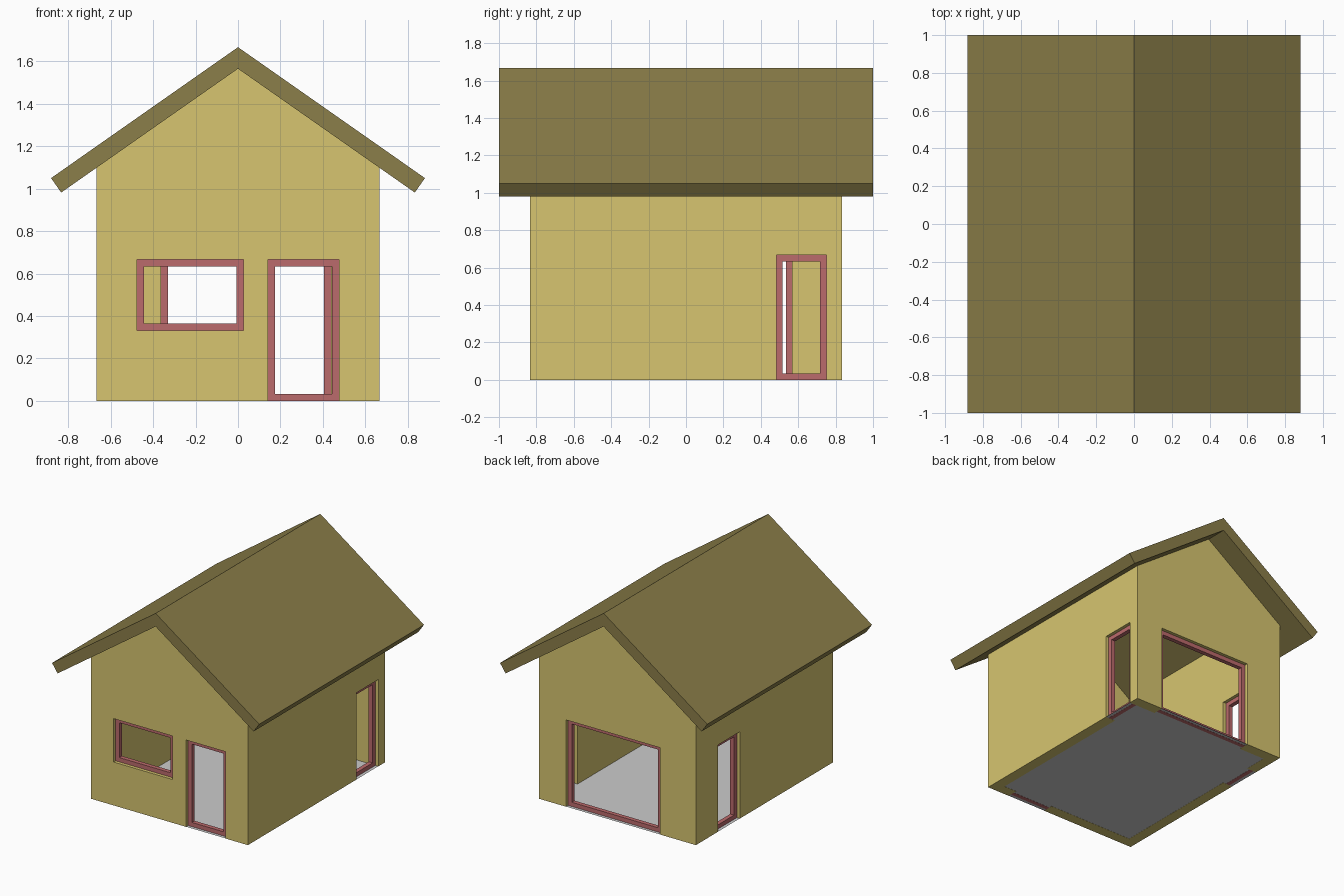
import bpy, bmesh, math
from mathutils import Vector

if "Cube" in bpy.data.objects:
    bpy.data.objects.remove(bpy.data.objects["Cube"])

HX, HY, T = 0.667, 0.833, 0.083        # wall half sizes and thickness
FRAME_W, FRAME_D = 0.033, 0.033        # window frame width and depth
ANGLE = math.radians(35)
APEX, ROOF_T, EAVE_X = 1.565, 0.083, 0.833


def material(name, rgb):
    m = bpy.data.materials.new(name)
    m.diffuse_color = (*rgb, 1)
    m.use_nodes = True
    m.node_tree.nodes["Principled BSDF"].inputs["Base Color"].default_value = m.diffuse_color
    return m


WALL = material("wall_yellow", (0.68, 0.56, 0.16))
ROOF = material("roof_olive", (0.26, 0.21, 0.067))
FRAME = material("frame_red", (0.50, 0.145, 0.15))


def finish(name, bm, mat=None):
    bmesh.ops.recalc_face_normals(bm, faces=bm.faces)
    me = bpy.data.meshes.new(name)
    bm.to_mesh(me)
    bm.free()
    ob = bpy.data.objects.new(name, me)
    bpy.context.collection.objects.link(ob)
    if mat:
        me.materials.append(mat)
    return ob


def prism(name, profile, y0, y1, mat=None):
    """Extrude an x-z profile along y."""
    bm = bmesh.new()
    face = bm.faces.new([bm.verts.new((x, y0, z)) for x, z in profile])
    ext = bmesh.ops.extrude_face_region(bm, geom=[face])["geom"]
    bmesh.ops.translate(bm, vec=(0, y1 - y0, 0),
                        verts=[v for v in ext if isinstance(v, bmesh.types.BMVert)])
    return finish(name, bm, mat)


def box(name, lo, hi):
    return prism(name, [(lo[0], lo[2]), (hi[0], lo[2]), (hi[0], hi[2]), (lo[0], hi[2])],
                 lo[1], hi[1])


def cut(target, cutter):
    mod = target.modifiers.new("cut", "BOOLEAN")
    mod.operation, mod.solver, mod.object = "DIFFERENCE", "EXACT", cutter
    bpy.context.view_layer.objects.active = target
    bpy.ops.object.modifier_apply(modifier=mod.name)
    bpy.data.objects.remove(cutter)


# Wall shell: gabled block hollowed out, open to the roof and floor
eave_z = APEX - HX * math.tan(ANGLE)
walls = prism("walls", [(-HX, 0), (HX, 0), (HX, eave_z), (0, APEX), (-HX, eave_z)],
              -HY, HY, WALL)
cut(walls, box("room_cutter", (-HX + T, -HY + T, -1), (HX - T, HY - T, 3)))

# Floor: thin grey sheet, with a threshold added for every door
floor_bm = bmesh.new()


def floor_quad(x0, x1, y0, y1):
    floor_bm.faces.new([floor_bm.verts.new((x, y, 0.001))
                        for x, y in ((x0, y0), (x1, y0), (x1, y1), (x0, y1))])


floor_quad(-HX + T, HX - T, -HY + T, HY - T)


def opening(name, axis, side, a0, a1, z0, z1):
    """Cut a hole in the wall facing side*axis and fit a frame midway in it."""
    half = HX if axis == "x" else HY
    near, far = sorted((side * half, side * (half - T)))

    def place(a, d, z):
        return (d, a, z) if axis == "x" else (a, d, z)

    low = z0 if z0 > 0 else -0.1
    cut(walls, box("hole", place(a0, near - 0.02, low), place(a1, far + 0.02, z1)))
    if z0 == 0:
        p, q = place(a0, near, 0), place(a1, far, 0)
        floor_quad(p[0], q[0], p[1], q[1])

    # Rectangular frame ring
    bm = bmesh.new()
    mid = (near + far) / 2 - FRAME_D / 2
    rings = []
    for w in (0, FRAME_W):
        corners = ((a0 + w, z0 + w), (a1 - w, z0 + w), (a1 - w, z1 - w), (a0 + w, z1 - w))
        rings.append([bm.verts.new(place(a, mid, z)) for a, z in corners])
    o, i = rings
    faces = [bm.faces.new((o[k], o[(k + 1) % 4], i[(k + 1) % 4], i[k])) for k in range(4)]
    ext = bmesh.ops.extrude_face_region(bm, geom=faces)["geom"]
    bmesh.ops.translate(bm, vec=Vector(place(0, FRAME_D, 0)),
                        verts=[v for v in ext if isinstance(v, bmesh.types.BMVert)])
    finish(name, bm, FRAME)


opening("front_window_frame", "y", -1, -0.475, 0.025, 0.333, 0.667)
opening("front_door_frame", "y", -1, 0.142, 0.475, 0, 0.667)
opening("back_door_frame", "y", 1, -0.362, 0.438, 0, 0.667)
opening("right_door_frame", "x", 1, 0.483, 0.75, 0, 0.667)
opening("left_door_frame", "x", -1, 0.3, 0.567, 0, 0.667)
finish("floor", floor_bm)

# Roof: two sloping slabs meeting at the ridge, square-cut at the eaves
low_z = APEX - EAVE_X * math.tan(ANGLE)
out_x, out_z = EAVE_X + ROOF_T * math.sin(ANGLE), low_z + ROOF_T * math.cos(ANGLE)
ridge = APEX + ROOF_T / math.cos(ANGLE)
prism("roof", [(0, APEX), (EAVE_X, low_z), (out_x, out_z), (0, ridge),
               (-out_x, out_z), (-EAVE_X, low_z)], -1, 1, ROOF)
